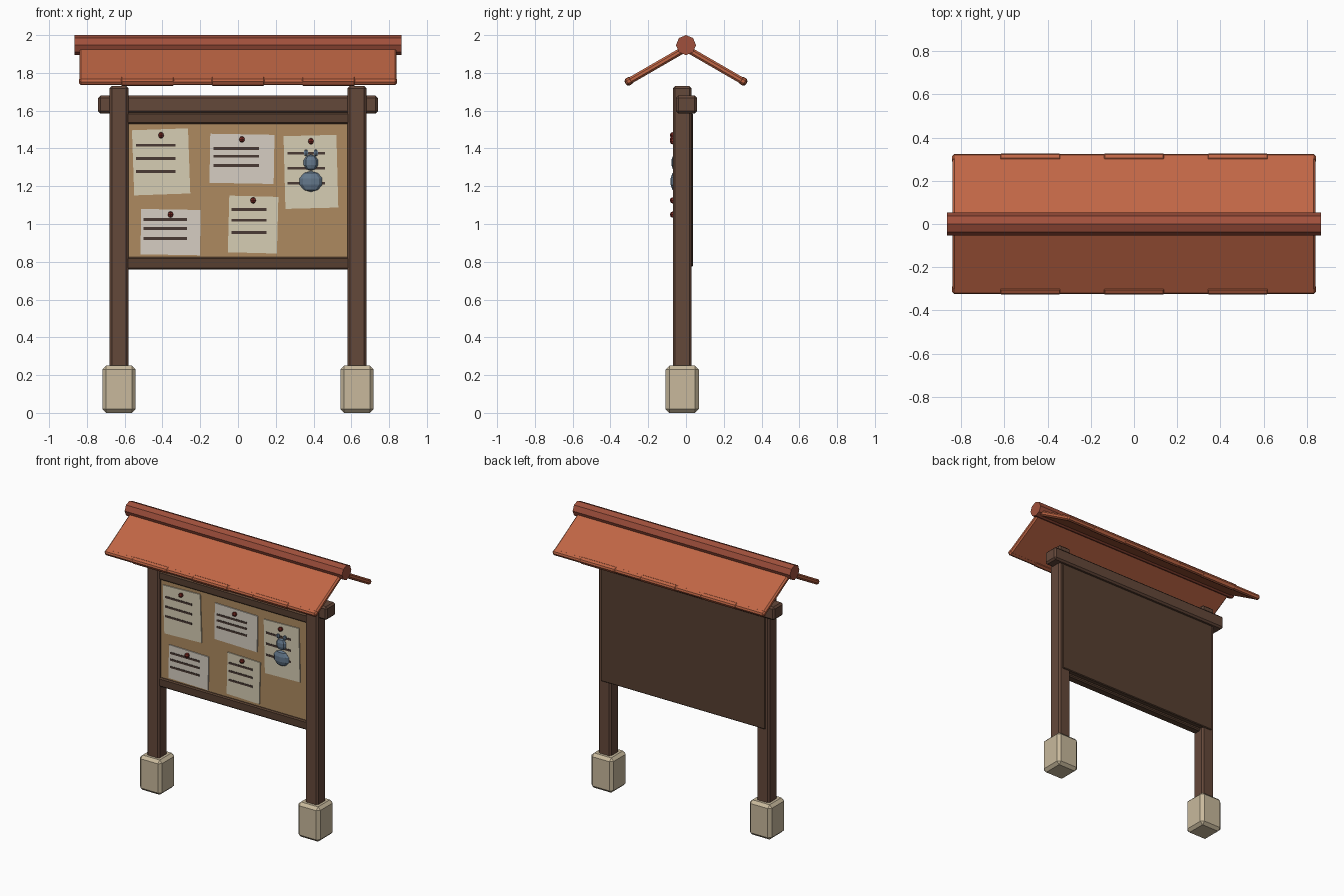
import bpy, bmesh
from math import radians, cos, sin, pi
from mathutils import Matrix

if "Cube" in bpy.data.objects:
    bpy.data.objects.remove(bpy.data.objects["Cube"])


def material(name, hexcode):
    m = bpy.data.materials.new(name)
    srgb = [int(hexcode[i:i + 2], 16) / 255 for i in (0, 2, 4)]
    m.diffuse_color = [((c + 0.055) / 1.055) ** 2.4 for c in srgb] + [1]
    m.use_nodes = True
    m.node_tree.nodes["Principled BSDF"].inputs["Base Color"].default_value = m.diffuse_color
    return m


WOOD = material("wood", "64483A")
DARK = material("dark_wood", "573F30")
STONE = material("stone", "C8B99C")
CORK = material("cork", "AD8A60")
PAPER = material("paper", "D6CDB4")
PALE = material("pale_paper", "D6CEC2")
INK = material("ink", "4A3A34")
PIN = material("pin_red", "7E2C24")
BLUE = material("blue_grey", "64788C")
ROOF = material("roof_orange", "C06645")
RIDGE = material("ridge_red", "A0503C")


def finish(name, bm, mat, matrix=Matrix()):
    me = bpy.data.meshes.new(name)
    bm.to_mesh(me)
    bm.free()
    me.materials.append(mat)
    ob = bpy.data.objects.new(name, me)
    ob.matrix_world = matrix
    bpy.context.collection.objects.link(ob)
    return ob


def box(name, lo, hi, mat, bevel=0.0, matrix=Matrix()):
    bm = bmesh.new()
    bmesh.ops.create_cube(bm, size=1)
    for v in bm.verts:
        v.co = [lo[i] + (v.co[i] + 0.5) * (hi[i] - lo[i]) for i in range(3)]
    if bevel:
        bmesh.ops.bevel(bm, geom=bm.edges[:], offset=bevel, segments=1, affect='EDGES')
    return finish(name, bm, mat, matrix)


def blob(name, pos, size, mat, u=8, v=5):
    bm = bmesh.new()
    bmesh.ops.create_uvsphere(bm, u_segments=u, v_segments=v, radius=1)
    return finish(name, bm, mat, Matrix.Translation(pos) @ Matrix.Diagonal((*size, 1)))


# Posts and stone footings
for side, x in (("left", -0.63), ("right", 0.63)):
    box(side + "_footing", (x - 0.088, -0.108, 0), (x + 0.088, 0.068, 0.25), STONE, 0.02)
    box(side + "_post", (x - 0.05, -0.07, 0.2), (x + 0.05, 0.03, 1.73), WOOD, 0.012)

# Cross beam, rails, backing and cork board
box("cross_beam", (-0.74, -0.053, 1.585), (0.74, 0.058, 1.68), WOOD, 0.012)
box("top_rail", (-0.6, -0.06, 1.53), (0.6, 0.0, 1.59), DARK, 0.008)
box("bottom_rail", (-0.6, -0.06, 0.76), (0.6, 0.0, 0.825), DARK, 0.008)
box("back_panel", (-0.655, 0.0, 0.775), (0.655, 0.038, 1.585), DARK, 0.005)
box("cork_board", (-0.59, -0.046, 0.8), (0.59, 0.005, 1.56), CORK)

# Notices: x, z, width, height, tilt, line start/end, line heights, pin height, paper
NOTICES = [
    (-0.407, 1.329, 0.297, 0.345, 2, -0.54, -0.33, (1.416, 1.347, 1.278), 1.47, PAPER),
    (0.021, 1.345, 0.34, 0.26, -1, -0.13, 0.11, (1.40, 1.358, 1.31), 1.448, PALE),
    (0.386, 1.276, 0.28, 0.385, 1.5, 0.262, 0.46, (1.374, 1.295, 1.215), 1.438, PAPER),
    (-0.357, 0.957, 0.315, 0.24, -1, -0.5, -0.27, (1.024, 0.976, 0.923), 1.05, PALE),
    (0.08, 0.997, 0.26, 0.30, -1.5, -0.035, 0.152, (1.077, 1.019, 0.955), 1.125, PAPER),
]
for i, (x, z, w, h, tilt, x0, x1, rows, pin_z, mat) in enumerate(NOTICES, 1):
    m = Matrix.Translation((x, 0, z)) @ Matrix.Rotation(radians(-tilt), 4, 'Y')
    box(f"notice_{i}", (-w / 2, -0.053, -h / 2), (w / 2, -0.044, h / 2), mat, 0, m)
    for j, row in enumerate(rows, 1):
        box(f"notice_{i}_line_{j}", (x0, -0.056, row - 0.007), (x1, -0.05, row + 0.007), INK)
    blob(f"pin_{i}", (x, -0.069, pin_z), (0.017, 0.017, 0.017), PIN, 6, 4)

# Small animal drawing on the third notice
blob("picture_body", (0.386, -0.058, 1.225), (0.063, 0.024, 0.055), BLUE)
blob("picture_head", (0.386, -0.058, 1.325), (0.04, 0.02, 0.043), BLUE)
for side, x in (("left", 0.36), ("right", 0.412)):
    blob(side + "_picture_ear", (x, -0.057, 1.377), (0.014, 0.01, 0.018), BLUE, 6, 4)

# Roof slopes with overlapping eave tiles
for side, turn in (("back", 0), ("front", pi)):
    m = (Matrix.Translation((0, 0, 1.93)) @ Matrix.Rotation(turn, 4, 'Z')
         @ Matrix.Rotation(radians(-30), 4, 'X'))
    box(side + "_roof_slope", (-0.84, 0, -0.0175), (0.84, 0.362, 0.0175), ROOF, 0.01, m)
    for k in range(7):
        x = -0.72 + 0.24 * k
        t = 0.018 + 0.003 * (k % 2)
        lo, hi = max(x - 0.145, -0.842), min(x + 0.145, 0.842)
        box(f"{side}_eave_tile_{k + 1}", (lo, 0.33, -t), (hi, 0.368 + 0.002 * (k % 2), t),
            ROOF, 0.01, m)

# Octagonal ridge cap, one corner pointing up
bm = bmesh.new()
ring = [bm.verts.new((-0.865, 0.053 * cos(a * pi / 4), 1.947 + 0.053 * sin(a * pi / 4)))
        for a in range(8)]
face = bm.faces.new(ring)
ext = bmesh.ops.extrude_face_region(bm, geom=[face])["geom"]
for v in ext:
    if isinstance(v, bmesh.types.BMVert):
        v.co.x = 0.865
if not any(f.normal.x < 0 and len(f.verts) == 8 for f in bm.faces) and face.is_valid is False:
    bm.faces.new(ring)
bmesh.ops.holes_fill(bm, edges=bm.edges[:], sides=8)
bmesh.ops.recalc_face_normals(bm, faces=bm.faces[:])
finish("ridge_cap", bm, RIDGE)
